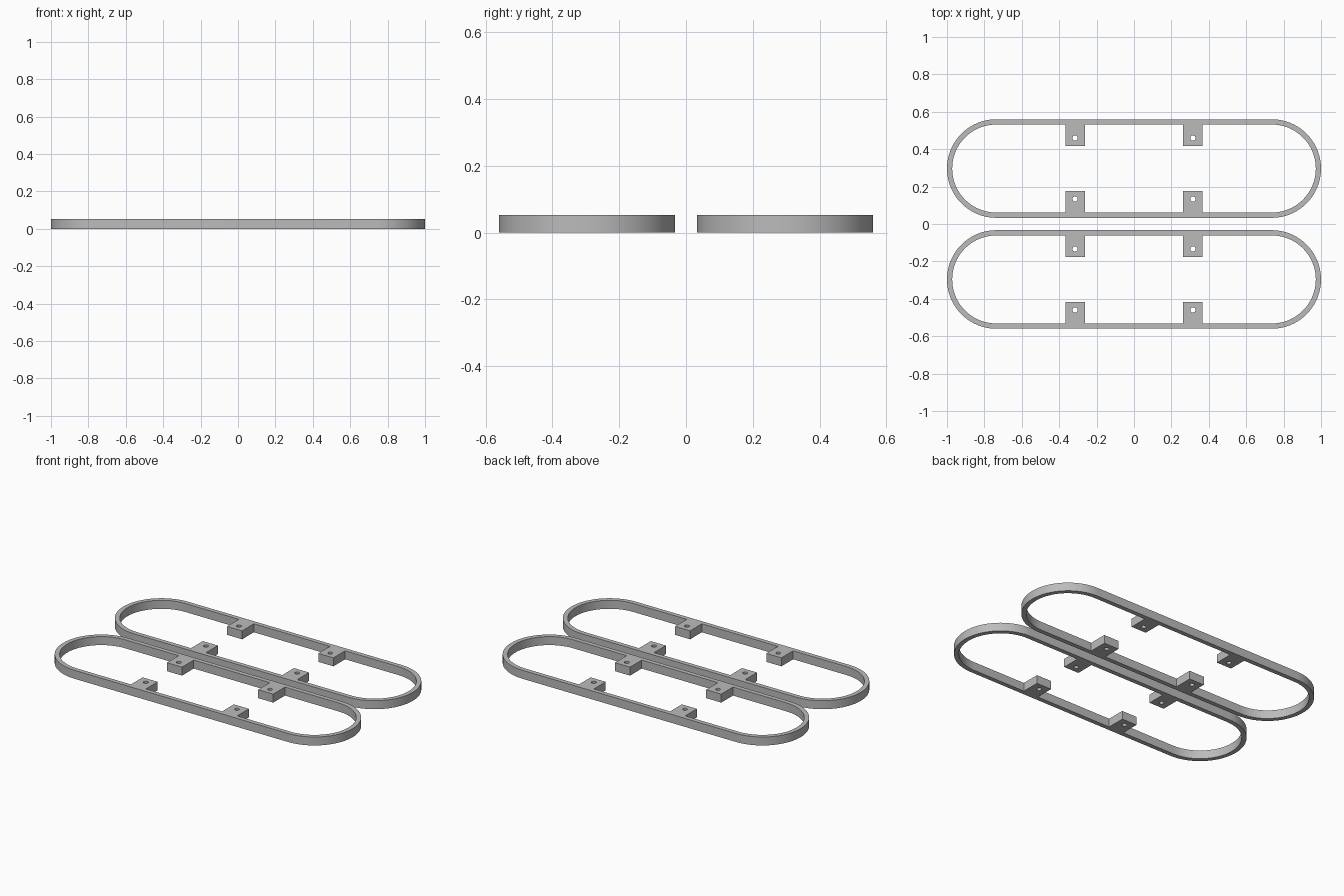
import bpy, bmesh
from math import sin, cos, pi

cube = bpy.data.objects.get("Cube")
if cube:
    bpy.data.objects.remove(cube, do_unlink=True)

HEIGHT = 0.053
RADIUS = 0.2635      # outer end radius
WALL = 0.028
STRAIGHT = 1 - RADIUS
RING_Y = 0.2965
TAB_X, TAB_W, TAB_END = 0.315, 0.104, 0.12
HOLE_Y, HOLE_R = 0.163, 0.014

grey = bpy.data.materials.new("plain grey")
grey.use_nodes = True
grey.diffuse_color = (0.5, 0.5, 0.5, 1)
grey.node_tree.nodes["Principled BSDF"].inputs["Base Color"].default_value = (0.5, 0.5, 0.5, 1)


def stadium(radius, tabs=False):
    """Rounded outline; with tabs, the long sides step inward around each tab."""
    n = 40
    half = [(STRAIGHT + radius * cos(a), radius * sin(a))
            for a in (-pi / 2 + pi * i / n for i in range(n + 1))]
    if tabs:
        for x in (TAB_X, -TAB_X):
            r, l = x + TAB_W / 2, x - TAB_W / 2
            half += [(r, radius), (r, TAB_END), (l, TAB_END), (l, radius)]
    return half + [(-x, -y) for x, y in half]


def circle(cx, cy, radius, n=24):
    return [(cx + radius * cos(2 * pi * i / n), cy + radius * sin(2 * pi * i / n))
            for i in range(n)]


def extruded(name, outlines, y):
    """Fill nested flat outlines and extrude them to a solid."""
    curve = bpy.data.curves.new(name + "_profile", "CURVE")
    curve.dimensions = "2D"
    curve.fill_mode = "BOTH"
    curve.extrude = HEIGHT / 2
    for pts in outlines:
        spline = curve.splines.new("POLY")
        spline.points.add(len(pts) - 1)
        for p, (px, py) in zip(spline.points, pts):
            p.co = (px, py, 0, 1)
        spline.use_cyclic_u = True
    helper = bpy.data.objects.new(name + "_profile", curve)
    bpy.context.collection.objects.link(helper)
    graph = bpy.context.evaluated_depsgraph_get()
    mesh = bpy.data.meshes.new_from_object(helper.evaluated_get(graph))
    bpy.data.objects.remove(helper, do_unlink=True)
    bpy.data.curves.remove(curve)

    # weld caps to walls
    bm = bmesh.new()
    bm.from_mesh(mesh)
    bmesh.ops.remove_doubles(bm, verts=bm.verts, dist=0.0001)
    bmesh.ops.recalc_face_normals(bm, faces=bm.faces)
    bm.to_mesh(mesh)
    bm.free()
    mesh.name = name
    mesh.materials.clear()
    mesh.materials.append(grey)
    obj = bpy.data.objects.new(name, mesh)
    obj.location = (0, y, HEIGHT / 2)
    bpy.context.collection.objects.link(obj)
    bpy.ops.object.select_all(action="DESELECT")
    obj.select_set(True)
    bpy.context.view_layer.objects.active = obj
    bpy.ops.object.shade_smooth_by_angle(angle=pi / 6)


# Two matching frames, each with four drilled mounting tabs
holes = [circle(sx * TAB_X, sy * HOLE_Y, HOLE_R) for sx in (-1, 1) for sy in (-1, 1)]
outlines = [stadium(RADIUS), stadium(RADIUS - WALL, tabs=True)] + holes
extruded("front_frame", outlines, -RING_Y)
extruded("back_frame", outlines, RING_Y)
